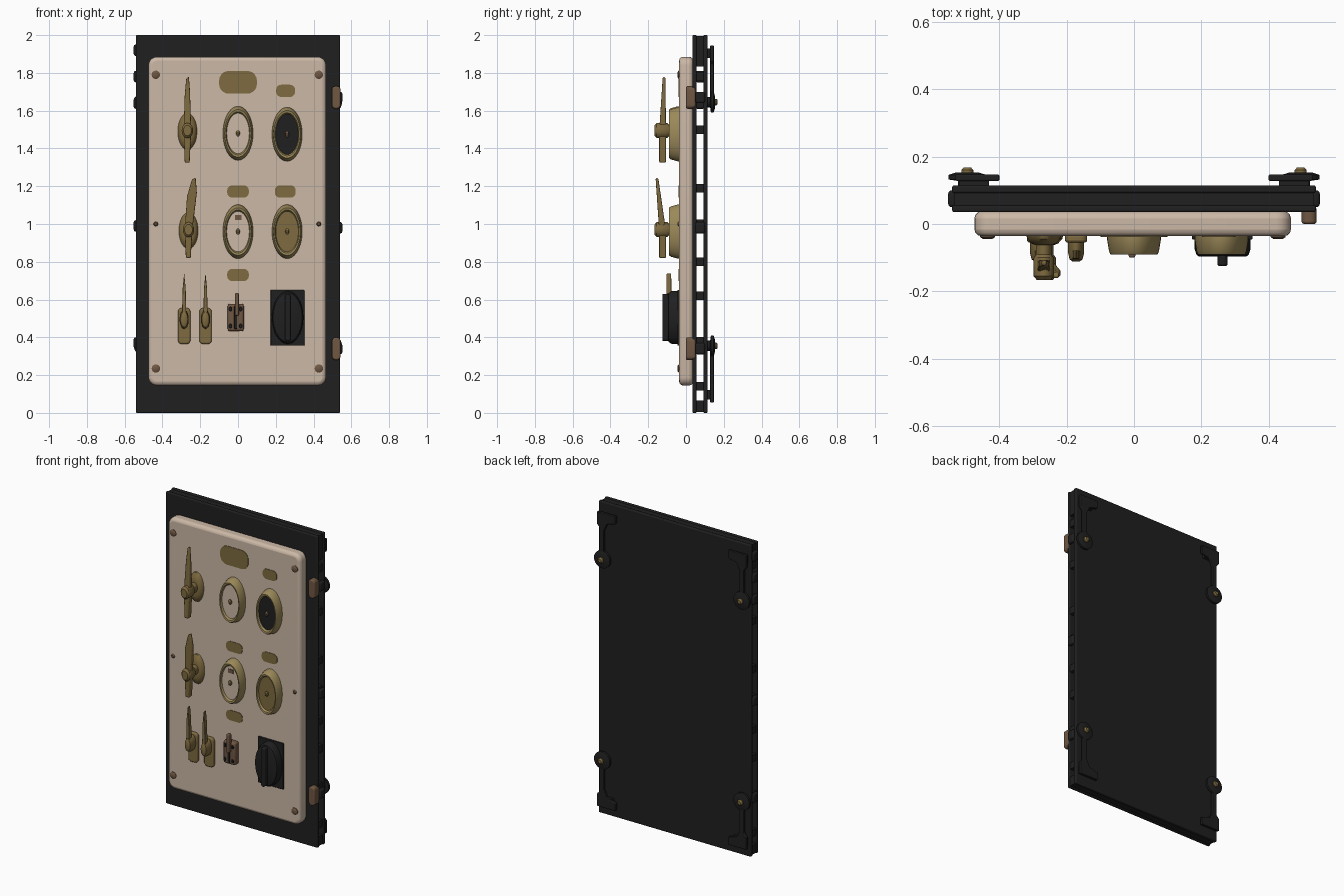
import bpy, bmesh, math

cube = bpy.data.objects.get("Cube")
if cube:
    bpy.data.objects.remove(cube)


def material(name, rgb):
    m = bpy.data.materials.new(name)
    m.use_nodes = True
    m.diffuse_color = (*rgb, 1)
    bsdf = m.node_tree.nodes["Principled BSDF"]
    bsdf.inputs["Base Color"].default_value = (*rgb, 1)
    bsdf.inputs["Roughness"].default_value = 0.7
    return m


BLACK = material("charcoal", (0.014, 0.014, 0.015))
CREAM = material("cream", (0.6, 0.48, 0.38))
BRASS = material("aged brass", (0.21, 0.145, 0.05))
TRIM = material("bright brass", (0.33, 0.25, 0.1))
BRONZE = material("bronze", (0.16, 0.095, 0.055))


def finish(name, bm, mats, bevel=0.0):
    bmesh.ops.recalc_face_normals(bm, faces=bm.faces)
    mesh = bpy.data.meshes.new(name)
    bm.to_mesh(mesh)
    bm.free()
    for m in mats:
        mesh.materials.append(m)
    ob = bpy.data.objects.new(name, mesh)
    bpy.context.collection.objects.link(ob)
    if bevel:
        mod = ob.modifiers.new("Soft edges", "BEVEL")
        mod.width, mod.segments, mod.limit_method = bevel, 3, "ANGLE"
    bpy.ops.object.select_all(action="DESELECT")
    ob.select_set(True)
    bpy.context.view_layer.objects.active = ob
    bpy.ops.object.shade_smooth_by_angle(angle=math.radians(40))
    return ob


def prism(name, outline, y0, y1, mat, bevel=0.0):
    """Extrude an (x, z) outline from y0 to y1."""
    bm = bmesh.new()
    front = [bm.verts.new((x, y0, z)) for x, z in outline]
    back = [bm.verts.new((x, y1, z)) for x, z in outline]
    bm.faces.new(front)
    bm.faces.new(back[::-1])
    n = len(outline)
    for i in range(n):
        j = (i + 1) % n
        bm.faces.new((front[i], front[j], back[j], back[i]))
    return finish(name, bm, [mat], bevel)


def rounded(cx, cz, w, h, r):
    pts = []
    for k, (sx, sz) in enumerate([(1, 1), (-1, 1), (-1, -1), (1, -1)]):
        for s in range(6):
            a = math.pi / 2 * (k + s / 5)
            pts.append((cx + sx * (w / 2 - r) + r * math.cos(a),
                        cz + sz * (h / 2 - r) + r * math.sin(a)))
    return pts


def box(name, cx, cz, w, h, y0, y1, mat, bevel=0.0):
    pts = [(cx + sx * w / 2, cz + sz * h / 2) for sx, sz in [(-1, -1), (1, -1), (1, 1), (-1, 1)]]
    return prism(name, pts, y0, y1, mat, bevel)


def turned(name, cx, cz, rx, rz, profile, mats, face_from=99):
    """Elliptical turning about y; bands from face_from onward take the second material."""
    bm = bmesh.new()
    rings = []
    for r, y in profile:
        rings.append([bm.verts.new((cx + rx * r * math.cos(a), y, cz + rz * r * math.sin(a)))
                      for a in (math.tau * i / 40 for i in range(40))])
    for k in range(len(rings) - 1):
        for i in range(40):
            j = (i + 1) % 40
            f = bm.faces.new((rings[k][i], rings[k][j], rings[k + 1][j], rings[k + 1][i]))
            f.material_index = int(k >= face_from)
    bm.faces.new(rings[0])
    bm.faces.new(rings[-1]).material_index = int(len(rings) > face_from)
    return finish(name, bm, mats)


# Hollow dark cabinet: two sheets joined by rails and edge spacers
box("cabinet_front_sheet", 0, 1.0, 1.08, 2.0, 0.035, 0.055, BLACK, 0.006)
box("cabinet_back_sheet", 0, 1.0, 1.08, 2.0, 0.092, 0.115, BLACK, 0.006)
box("cabinet_top_rail", 0, 1.915, 1.07, 0.16, 0.045, 0.105, BLACK)
box("cabinet_bottom_rail", 0, 0.035, 1.07, 0.06, 0.045, 0.105, BLACK)
for side in (-1, 1):
    for z in (0.14, 0.38, 0.62, 0.8, 1.0, 1.19, 1.5, 1.78):
        box("edge_spacer", side * 0.51, z, 0.05, 0.045, 0.045, 0.105, BLACK)

# Side knuckles and hinge fittings
for x, z in [(-0.54, 1.92), (-0.54, 1.78), (-0.54, 1.64), (-0.54, 0.99), (-0.54, 0.37),
             (0.54, 1.67), (0.54, 0.98), (0.54, 0.34)]:
    box("side_knuckle", x, z, 0.024, 0.06, 0.05, 0.1, BLACK, 0.01)
for z in (1.67, 0.34):
    prism("hinge_fitting", rounded(0.52, z, 0.045, 0.12, 0.02), 0.0, 0.05, BRONZE, 0.008)

# Cream control panel with fixing screws
prism("control_panel", rounded(-0.004, 1.015, 0.94, 1.74, 0.045), -0.036, 0.037, CREAM, 0.02)
for x in (-0.435, 0.428):
    for z, r in [(1.79, 0.022), (1.0, 0.012), (0.235, 0.022)]:
        turned("panel_screw", x, z, r, r, [(1, -0.03), (1, -0.039), (0.6, -0.045)], [BRONZE])

# Flat label plates
for x, z, w, h in [(0, 1.75, 0.2, 0.12), (0.252, 1.705, 0.1, 0.065), (0, 1.172, 0.115, 0.065),
                   (0.25, 1.172, 0.11, 0.065), (0, 0.73, 0.115, 0.065)]:
    prism("label_plate", rounded(x, z, w, h, h * 0.42), -0.039, -0.033, BRASS)

# Oval gauges: flared body, bright rim, recessed dial
body = [(1, -0.03), (1, -0.045), (0.93, -0.08), (0.88, -0.09), (0.8, -0.088), (0.74, -0.074)]
for x, z, dial, pin in [(0, 1.48, CREAM, BRASS), (0.26, 1.475, BLACK, BRONZE),
                        (0, 0.96, CREAM, BRASS), (0.26, 0.96, BRASS, BRASS)]:
    turned("gauge_rim", x, z, 0.08, 0.143, body, [TRIM])
    turned("gauge_dial", x, z, 0.06, 0.108, [(1, -0.07), (1, -0.076)], [dial])
    turned("gauge_pin", x, z, 0.01, 0.016, [(1, -0.07), (1, -0.084), (0.5, -0.09)], [pin])
box("gauge_needle", 0.002, 1.035, 0.035, 0.025, -0.079, -0.07, BRONZE)

# Large levers: oval base, boss and blade
base = [(1, -0.03), (0.95, -0.044), (0.7, -0.058), (0.5, -0.062)]
boss = [(0.8, -0.05), (0.75, -0.09), (1, -0.1), (1, -0.155), (0.7, -0.166)]
for x, z, tip, lean in [(-0.268, 1.49, 1.78, 0), (-0.262, 0.965, 1.245, 0.03)]:
    turned("lever_base", x, z, 0.052, 0.098, base, [BRASS])
    turned("lever_boss", x, z + 0.005, 0.03, 0.04, boss, [BRASS])
    bottom = z - 0.145 - 0.02 * (lean == 0)
    blade = [(x - 0.014, bottom), (x + 0.012, bottom), (x + 0.02, z), (x + 0.014 + lean, tip - 0.08),
             (x + 0.008 + lean, tip), (x - 0.006 + lean * 0.8, tip - 0.01),
             (x - 0.014 + lean * 0.2, tip - 0.1), (x - 0.02, z)]
    ob = prism("lever_blade", blade, -0.142, -0.106, BRASS, 0.006)
    for v in ob.data.vertices:      # thin the upper end
        t = max(0, (v.co.z - z) / (tip - z))
        centre = -0.124 + (0.008 if lean == 0 else -0.03) * t
        v.co.y = centre + (v.co.y + 0.124) * (1 - 0.6 * t)

# Pair of small knife switches
for x in (-0.285, -0.172):
    prism("knife_switch_base", rounded(x, 0.46, 0.066, 0.19, 0.02), -0.055, -0.03, BRASS, 0.008)
    turned("knife_switch_pivot", x, 0.495, 0.024, 0.05,
           [(1, -0.05), (1, -0.085), (0.8, -0.105), (0.4, -0.112)], [BRASS])
    prism("knife_switch_blade", [(x - 0.012, 0.5), (x + 0.012, 0.5), (x + 0.008, 0.66),
                                 (x, 0.74), (x - 0.008, 0.66)], -0.104, -0.078, BRASS, 0.003)

# Toggle switch
prism("toggle_base", rounded(-0.018, 0.49, 0.075, 0.12, 0.02), -0.04, -0.03, BRASS)
box("toggle_body", -0.012, 0.505, 0.085, 0.145, -0.075, -0.03, BRONZE, 0.012)
box("toggle_slot", -0.012, 0.505, 0.016, 0.12, -0.08, -0.07, BLACK, 0.002)
box("toggle_stick", -0.006, 0.575, 0.02, 0.12, -0.1, -0.07, BRONZE, 0.006)
for dx in (-0.028, 0.026):
    for dz in (-0.045, 0.045):
        turned("toggle_rivet", -0.012 + dx, 0.505 + dz, 0.01, 0.014, [(1, -0.07), (0.7, -0.081)], [BLACK])

# Black rotary selector
box("selector_plate", 0.262, 0.503, 0.18, 0.295, -0.046, -0.03, BLACK, 0.004)
turned("selector_dial", 0.263, 0.505, 0.083, 0.14,
       [(1, -0.04), (1, -0.075), (0.93, -0.092), (0.85, -0.096)], [BLACK])
prism("selector_grip", rounded(0.263, 0.505, 0.03, 0.25, 0.014), -0.125, -0.09, BLACK, 0.006)

# Rear clamps: disc, hooked arm and brass hub, mirrored to four corners
for side in (-1, 1):
    for up in (-1, 1):
        cz = 1.0 + up * 0.645
        x = side * 0.495
        arm = [(0.512, 0), (0.512, 0.2), (0.53, 0.22), (0.53, 0.3), (0.4, 0.3),
               (0.4, 0.25), (0.46, 0.235), (0.482, 0.19), (0.482, 0)]
        prism("clamp_arm", [(side * a, cz + up * b) for a, b in arm], 0.128, 0.147, BLACK, 0.004)
        box("clamp_foot", side * 0.475, cz + up * 0.26, 0.09, 0.05, 0.11, 0.132, BLACK)
        turned("clamp_disc", x, cz, 0.056, 0.056,
               [(0.5, 0.11), (0.5, 0.128), (1, 0.132), (1, 0.146), (0.6, 0.153)], [BLACK])
        turned("clamp_hub", x, cz, 0.018, 0.018, [(1, 0.15), (1, 0.16), (0.6, 0.168)], [BRASS])
